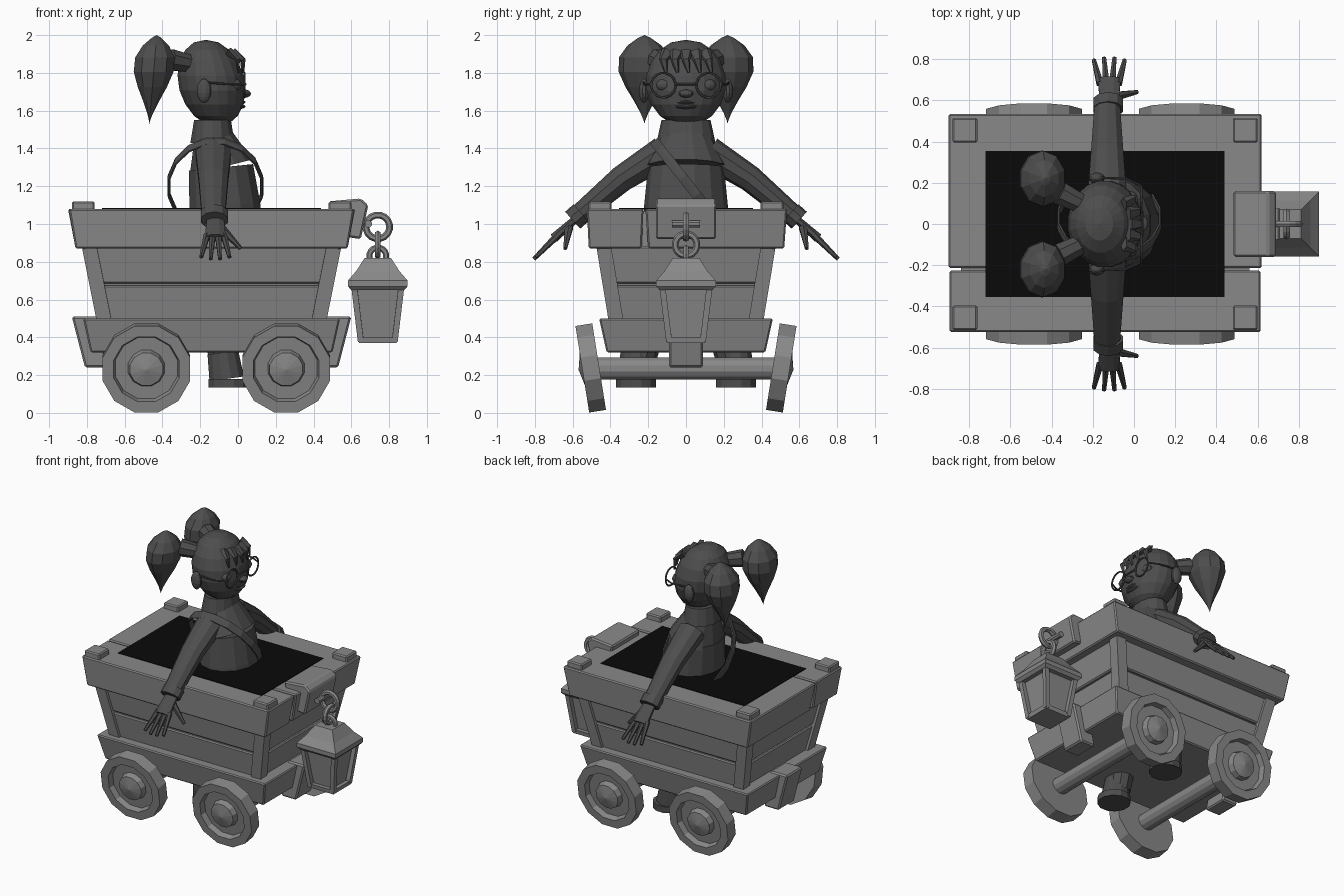
import bpy, bmesh, math
from mathutils import Vector, Matrix

cube = bpy.data.objects.get("Cube")
if cube:
    bpy.data.objects.remove(cube, do_unlink=True)

X, Y, Z = Matrix.Identity(3)
SIDES = (-1, 1)
MID = -.14          # middle of the cart along x
LAMP = .74          # middle of the lantern along x


def material(name, value):
    mat = bpy.data.materials.new(name)
    mat.use_nodes = True
    colour = (value, value, value, 1)
    mat.diffuse_color = colour
    mat.node_tree.nodes["Principled BSDF"].inputs["Base Color"].default_value = colour
    return mat


GREY = material("cart grey", .25)
DARK = material("figure dark grey", .075)
BLACK = material("hollow black", .003)


def loft(name, rings, mat, closed=False, bevel=0):
    """Skin a list of equal rings of points; cap the ends unless closed."""
    bm = bmesh.new()
    loops = [[bm.verts.new(point) for point in ring] for ring in rings]
    pairs = list(zip(loops, loops[1:]))
    if closed:
        pairs.append((loops[-1], loops[0]))
    else:
        bm.faces.new(loops[0])
        bm.faces.new(loops[-1])
    for low, high in pairs:
        for i in range(len(low)):
            bm.faces.new((low[i - 1], low[i], high[i], high[i - 1]))
    bmesh.ops.remove_doubles(bm, verts=bm.verts, dist=.0005)
    bmesh.ops.recalc_face_normals(bm, faces=bm.faces)
    mesh = bpy.data.meshes.new(name)
    bm.to_mesh(mesh)
    bm.free()
    mesh.materials.append(mat)
    obj = bpy.data.objects.new(name, mesh)
    bpy.context.collection.objects.link(obj)
    if bevel:
        modifier = obj.modifiers.new("Bevel", "BEVEL")
        modifier.width, modifier.segments = bevel, 1
    return obj


def oval(centre, u, v, sides):
    """Ring of points around a centre, spanned by two half-axis vectors."""
    angles = [math.tau * (i + .5) / sides for i in range(sides)]
    return [Vector(centre) + u * math.cos(a) + v * math.sin(a) for a in angles]


def block(name, x, y, low, high, mat=GREY, bevel=.008):
    """Tapered box; low and high are (half length, half width, height)."""
    rings = [[(x + sx * hx, y + sy * hy, z) for sx, sy in ((-1, -1), (1, -1), (1, 1), (-1, 1))]
             for hx, hy, z in (low, high)]
    return loft(name, rings, mat, bevel=bevel)


def prism(name, outline, half):
    return loft(name, [[(x, y, z) for x, z in outline] for y in (-half, half)], GREY, bevel=.01)


def tube(name, path, start, end, mat=DARK, sides=8, flat=1, up=X, closed=False):
    """Tube whose radius runs from start to end; flat squeezes it across up."""
    points = [Vector(p) for p in path]
    last = len(points) - 1
    rings = []
    for i, p in enumerate(points):
        before = points[i - 1] if i or closed else p
        after = points[0 if closed else last] if i == last else points[i + 1]
        along = (after - before).normalized()
        u = (up - along * along.dot(up)).normalized()
        radius = start + (end - start) * i / last
        rings.append(oval(p, u * radius, along.cross(u) * radius * flat, sides))
    return loft(name, rings, mat, closed)


def hoop(name, centre, u, v, thick, mat, flat=1):
    """Closed ring of tube around an oval."""
    return tube(name, oval(centre, u, v, 16), thick, thick, mat, 6, flat, u.cross(v).normalized(), True)


def egg(name, centre, size, lean=0, skew=1, full=.5, sides=12):
    """Rounded form; lean shifts it along x with height, skew lifts its widest part."""
    rings = []
    for i in range(10):
        rise = -math.cos(math.pi * i / 9)
        width = abs(math.sin(math.pi * ((rise + 1) / 2) ** skew)) ** full
        middle = Vector(centre) + X * lean * rise + Z * size[2] * rise
        rings.append(oval(middle, X * size[0] * width, Y * size[1] * width, sides))
    return loft(name, rings, DARK)


# Cart body: two plank courses with a thin gap between them
def wall(z, grow=0):
    return (.49 + .2 * z + grow, .31 + .165 * z + grow, z)


block("lower_planks", MID, 0, wall(.48), wall(.675))
block("upper_planks", MID, 0, wall(.685), wall(.88))
block("body_core", MID, 0, wall(.48, -.02), wall(.88, -.02), bevel=0)

# Corner posts and the caps on the rim
for sx in SIDES:
    for sy in SIDES:
        foot, head = [(MID + sx * (hx - .02), sy * (hy - .02), z) for hx, hy, z in (wall(.48), wall(.88))]
        tube("corner_post", [foot, head], .055, .055, GREY, 4)
        block("rim_corner_cap", MID + sx * .68, sy * .455, (.06, .06, 1.07), (.06, .06, 1.12))

# Heavy rim in two boards, with the dark opening on top
block("rim_wide_board", MID, .16, (.72, .36, .87), (.76, .375, 1.08))
block("rim_narrow_board", MID, -.375, (.72, .14, .87), (.755, .15, 1.08))
block("rim_joint", MID, -.22, (.7, .03, .88), (.7, .03, 1.07), bevel=0)
block("opening", MID, 0, (.58, .355, 1.078), (.58, .355, 1.084), BLACK, 0)

# Base frame, end bumpers and lantern bracket
block("base_frame", MID, 0, (.64, .42, .32), (.68, .46, .5))
for s in SIDES:
    prism("bumper", [(MID + s * x, z) for x, z in ((.74, .51), (.6, .51), (.55, .24), (.67, .24))], .09)
prism("lantern_bracket", [(.48, 1.12), (.65, 1.135), (.69, 1.1), (.65, .92), (.52, .94)], .16)

# Wheels leaning outward at the top, on round axles
PROFILE = ((0, 0), (.24, 0), (.24, .09), (.18, .09), (.17, .05), (.1, .05), (.09, .09), (0, .11))
for sx in SIDES:
    x = sx * .37 - .115
    tube("axle", [(x, -.48, .235), (x, .48, .235)], .06, .06, GREY, 12)
    for s in SIDES:
        wheel = loft("wheel", [oval(Z * out, X * r, Y * r, 12) for r, out in PROFILE], GREY)
        tilt = Matrix.Rotation(-s * math.radians(99), 4, "X")
        wheel.data.transform(Matrix.Translation((x, s * .46, .245)) @ tilt)


# Lantern: flared roof, tapered glass, foot and corner bars
def lamp_part(name, low, bottom, high, top):
    block(name, LAMP, 0, (low, low, bottom), (high, high, top), bevel=0)


lamp_part("lantern_eave", .14, .65, .158, .67)
lamp_part("lantern_rim", .158, .67, .158, .7)
lamp_part("lantern_roof", .158, .7, .115, .75)
lamp_part("lantern_crown", .115, .75, .07, .82)
lamp_part("lantern_glass", .075, .39, .11, .66)
lamp_part("lantern_foot", .1, .37, .105, .4)
for sx in SIDES:
    for sy in SIDES:
        ends = [(LAMP + sx * half, sy * half, z) for half, z in ((.09, .38), (.125, .67))]
        tube("lantern_bar", ends, .022, .022, GREY, 4)

# Chain links from the bracket down to the roof
hoop("chain_top", (LAMP, 0, .985), X * .063, Z * .063, .018, GREY)
hoop("chain_lower", (LAMP, 0, .89), Y * .058, Z * .058, .018, GREY)
hoop("lantern_loop", (LAMP, 0, .83), X * .045, Z * .045, .016, GREY)
tube("chain_hook", [(.64, 0, 1.02), (.7, 0, 1)], .02, .02, GREY)
tube("chain_pin", [(.69, -.075, 1), (.69, .075, 1)], .02, .02, GREY)

# Figure facing +x: torso, collar and shoulder strap
tube("torso", [(-.06, 0, .8), (-.07, 0, 1.1), (-.09, 0, 1.3)], .21, .175, DARK, 14, 1.15)
tube("shoulders", [(-.09, 0, 1.3), (-.135, 0, 1.48)], .175, .1, DARK, 14, 1.25)
tube("collar", [(-.135, 0, 1.43), (-.135, 0, 1.55)], .12, .1, DARK, 14, 1.3)
hoop("shoulder_strap", (-.12, .02, 1.2), X * .25, Z * .24 - Y * .19, .03, DARK, .3)

# Head, nose, lips and fringe
egg("head", (-.14, 0, 1.747), (.18, .215, .228), lean=-.03, full=.42, sides=20)
egg("nose", (.035, 0, 1.69), (.035, .04, .022))
for z in (1.645, 1.622):
    egg("lip", (.01, 0, z), (.03, .06, .013))
for step in range(-2, 3):
    y = step * .06
    x = .03 - 2 * y * y
    tube("fringe_lock", [(x - .05, y * .8, 1.91), (x, y, 1.87), (x, y + .015, 1.8)], .022, .004, DARK, 5, 1.8)
tube("glasses_bridge", [(.04, -.06, 1.74), (.04, .06, 1.74)], .006, .006)

# Mirrored parts: eyes, glasses, ears, pigtails, arms and legs
for s in SIDES:
    egg("eye", (-.015, s * .115, 1.735), (.035, .045, .035))
    hoop("glasses_rim", (.035, s * .12, 1.735), Y * .065, Z * .065, .006, DARK)
    tube("glasses_arm", [(.035, s * .185, 1.74), (-.04, s * .22, 1.74), (-.18, s * .225, 1.75)],
         .006, .006, up=Z)
    egg("ear", (-.18, s * .222, 1.705), (.04, .028, .065))
    tube("hair_tie", [(-.26, s * .1, 1.85), (-.36, s * .15, 1.87)], .05, .06, up=Z)
    egg("pigtail", (-.45, s * .22, 1.765), (.115, .142, .235), lean=.02, skew=1.7, full=.8, sides=10)

    tube("sleeve", [(-.13, s * .12, 1.38), (-.13, s * .34, 1.24), (-.13, s * .57, 1.045)],
         .1, .065, DARK, 10, .85)
    tube("cuff", [(-.125, s * .555, 1.06), (-.125, s * .6, 1.02)], .075, .075, DARK, 10, .8)
    tube("palm", [(-.12, s * .58, 1.03), (-.12, s * .7, .925)], .048, .06, flat=.45)
    for finger in range(4):
        spread = finger - 1.5
        reach = .12 - .01 * abs(spread)
        base = Vector((-.12 - spread * .03, s * .68, .94))
        tip = base - X * spread * .02 + Y * s * (reach + .01) - Z * (reach + .01)
        tube("finger", [base, tip], .019, .011, sides=6)
    tube("thumb", [(-.09, s * .62, .98), (.015, s * .64, .87)], .024, .011, sides=6, up=Y)

    tube("leg", [(-.08, s * .12, .8), (-.08, s * .25, .24)], .11, .08, DARK, 10)
    tube("boot", [(-.06, s * .265, .18), (-.08, s * .265, .32)], .095, .085, DARK, 12)
    tube("sole", [(-.05, s * .265, .135), (-.05, s * .265, .18)], .11, .11, DARK, 12)
